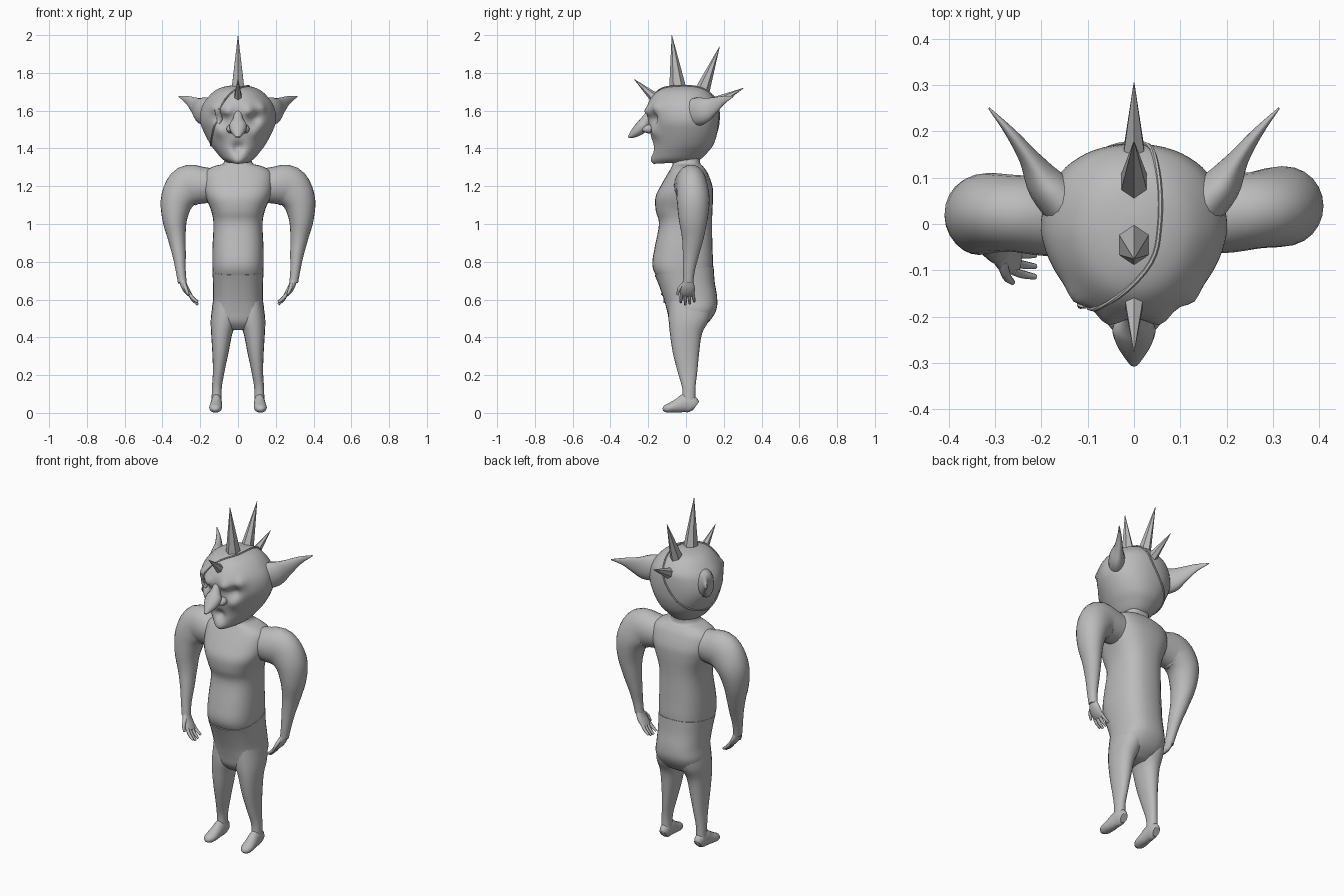
import bpy, bmesh, math
from mathutils import Vector
from mathutils.bvhtree import BVHTree

grey = bpy.data.materials.new("clay_grey")
grey.diffuse_color = (0.5, 0.5, 0.5, 1)


def make(name, rings, smooth=True):
    """Skin a list of vertex rings and cap both ends."""
    bm = bmesh.new()
    vs = [[bm.verts.new(p) for p in r] for r in rings]
    n = len(vs[0])
    for a, b in zip(vs, vs[1:]):
        for i in range(n):
            j = (i + 1) % n
            bm.faces.new((a[i], a[j], b[j], b[i]))
    bm.faces.new(vs[0])
    bm.faces.new(vs[-1])
    bmesh.ops.recalc_face_normals(bm, faces=bm.faces)
    me = bpy.data.meshes.new(name)
    bm.to_mesh(me)
    bm.free()
    me.materials.append(grey)
    ob = bpy.data.objects.new(name, me)
    bpy.context.collection.objects.link(ob)
    if smooth:
        bpy.ops.object.select_all(action='DESELECT')
        ob.select_set(True)
        bpy.context.view_layer.objects.active = ob
        bpy.ops.object.shade_smooth_by_angle(angle=math.radians(50))
    return ob


def spline(pts, k):
    """Catmull-Rom refinement of rows of numbers."""
    pts = [Vector(p) for p in pts]
    out = []
    for i in range(len(pts) - 1):
        p0, p1, p2, p3 = pts[max(i - 1, 0)], pts[i], pts[i + 1], pts[min(i + 2, len(pts) - 1)]
        for s in range(k):
            t = s / k
            out.append(0.5 * (2 * p1 + (p2 - p0) * t + (2 * p0 - 5 * p1 + 4 * p2 - p3) * t * t
                              + (3 * p1 - p0 - 3 * p2 + p3) * t ** 3))
    return out + [pts[-1]]


def spow(v, e):
    return math.copysign(abs(v) ** e, v)


def stack(name, rows, n=32, k=4, e=0.9, taper=0.0, tilt=None, bumps=()):
    """Horizontal sections: centre x, z, half width, front y, back y."""
    rings = []
    rows = spline(rows, k)
    for r, (cx, z, hw, f, b) in enumerate(rows):
        ring = []
        for i in range(n):
            a = 2 * math.pi * i / n
            c, s = spow(math.cos(a), e), spow(math.sin(a), e)
            y = (f + b) / 2 + (b - f) / 2 * s
            p = Vector((cx + hw * c * (1 - taper * max(0, -s)), y, z + (tilt[r] * y if tilt else 0)))
            q = p.copy()
            for centre, rad, off in bumps:
                q += Vector(off) * math.exp(-((p - Vector(centre)).length / rad) ** 2)
            ring.append(q)
        rings.append(ring)
    return make(name, rings)


def tube(name, rows, side, n=16, k=4, smooth=True):
    """Sections across a path: x, y, z, radius across side, radius along side."""
    rows = spline(rows, k)
    ps = [Vector(r[:3]) for r in rows]
    rings = []
    for i, r in enumerate(rows):
        t = (ps[min(i + 1, len(ps) - 1)] - ps[max(i - 1, 0)]).normalized()
        u = t.cross(Vector(side)).normalized()
        w = u.cross(t)
        rings.append([ps[i] + u * r[3] * math.cos(2 * math.pi * j / n)
                      + w * r[4] * math.sin(2 * math.pi * j / n) for j in range(n)])
    return make(name, rings, smooth)


# Torso and neck
stack("torso", [(0, .70, .128, -.14, .13), (0, .75, .134, -.17, .14), (0, .80, .136, -.178, .143),
                (0, .88, .135, -.165, .14), (0, 1.0, .13, -.143, .138), (0, 1.07, .142, -.16, .14),
                (0, 1.14, .17, -.162, .143), (0, 1.20, .185, -.135, .14), (0, 1.27, .18, -.095, .115),
                (0, 1.305, .13, -.075, .09), (0, 1.325, .075, -.07, .075), (0, 1.40, .075, -.07, .08)], e=.8)

# Trousers: hips with a raised back waist
hips = [(0, .44, .06, -.05, .06), (0, .48, .12, -.085, .12), (0, .54, .138, -.10, .16), (0, .60, .132, -.115, .165),
        (0, .68, .132, -.14, .152), (0, .755, .136, -.166, .146)]
steps = (len(hips) - 1) * 4
stack("trouser_hips", hips, e=.8, tilt=[.15 * (i / steps) ** 2 for i in range(steps + 1)])

for s, label in ((1, "right"), (-1, "left")):
    # Legs and feet
    stack(label + "_leg", [(s * .072, .60, .058, -.09, .14), (s * .074, .50, .070, -.092, .125),
                           (s * .086, .42, .056, -.085, .085), (s * .093, .32, .043, -.07, .07),
                           (s * .102, .22, .031, -.045, .06), (s * .112, .13, .026, -.02, .05),
                           (s * .113, .05, .027, -.02, .05)], n=20)
    tube(label + "_foot", [(s * .113, .052, .035, .028, .020), (s * .113, .035, .045, .043, .027),
                           (s * .114, 0, .052, .050, .029), (s * .116, -.04, .039, .038, .032),
                           (s * .119, -.08, .028, .027, .034), (s * .121, -.108, .021, .020, .026),
                           (s * .122, -.122, .016, .007, .010)], (1, 0, 0))

    # Arms: the left one swings slightly forward
    def swing(rows):
        return [(s * x, y - (.13 * (1.25 - z) if s < 0 else 0), z, a, b) for x, y, z, a, b in rows]

    tube(label + "_arm", swing([(.10, .02, 1.20, .085, .08), (.19, .022, 1.205, .098, .085),
                                (.265, .03, 1.20, .11, .083), (.32, .038, 1.13, .09, .087),
                                (.335, .038, 1.03, .067, .077), (.325, .036, .93, .048, .058),
                                (.312, .026, .84, .036, .043), (.304, .016, .76, .027, .032),
                                (.295, .012, .69, .023, .026)]), (0, 1, 0), n=24)
    # Hands
    tube(label + "_palm", swing([(.297, .012, .71, .018, .022), (.284, .010, .67, .018, .036),
                                 (.266, .008, .64, .016, .038), (.250, .006, .62, .010, .034)]), (0, 1, 0))
    for i in range(4):
        y = -.022 + .019 * i
        drop = (.0, .012, .008, -.004)[i]
        tube(f"{label}_finger_{i + 1}", swing([(.262, y, .638, .009, .009), (.240, y * 1.15, .607 - drop / 2, .009, .009),
                                               (.213, y * 1.25, .585 - drop, .006, .006)]), (0, 1, 0), n=8, k=3)
    tube(label + "_thumb", swing([(.285, -.008, .685, .011, .011), (.276, -.035, .658, .010, .010),
                                  (.262, -.045, .625, .006, .006)]), (1, 0, 0), n=8, k=3)

    # Ears
    tube(label + "_ear", [(s * .14, .03, 1.59, .05, .075), (s * .19, .085, 1.60, .042, .072),
                          (s * .225, .14, 1.625, .023, .047), (s * .265, .195, 1.655, .012, .023),
                          (s * .313, .25, 1.675, .002, .003)], (0, 0, 1))

# Head with carved eye sockets, brows, cheeks, mouth and chin
bumps = [((0, -.185, 1.405), .028, (0, .03, 0)), ((0, -.175, 1.345), .035, (0, -.008, -.01))]
for s in (1, -1):
    bumps += [((s * .085, -.175, 1.56), .035, (0, .035, 0)), ((s * .06, -.20, 1.605), .03, (0, -.025, -.01)),
              ((s * .12, -.15, 1.615), .03, (s * .006, -.015, 0)), ((s * .09, -.16, 1.49), .035, (s * .005, -.015, 0))]
head = stack("head", [(0, 1.325, .055, -.165, .04), (0, 1.345, .085, -.178, .08), (0, 1.38, .115, -.18, .115),
                      (0, 1.42, .145, -.18, .145), (0, 1.48, .178, -.188, .165), (0, 1.54, .20, -.20, .172),
                      (0, 1.60, .197, -.205, .172), (0, 1.65, .175, -.195, .163), (0, 1.70, .13, -.155, .125),
                      (0, 1.725, .08, -.10, .08), (0, 1.735, .02, -.03, .02)],
             n=64, k=5, taper=.16, bumps=bumps)

# Nose
tube("nose", [(0, -.175, 1.605, .02, .022), (0, -.205, 1.56, .026, .026), (0, -.225, 1.525, .034, .046),
              (0, -.255, 1.495, .03, .04), (0, -.285, 1.472, .018, .022), (0, -.305, 1.46, .005, .008)], (1, 0, 0))
for s, label in ((1, "right"), (-1, "left")):
    tube(label + "_nostril", [(s * .035, -.17, 1.505, .022, .022), (s * .037, -.205, 1.502, .022, .024),
                              (s * .033, -.23, 1.498, .008, .01)], (1, 0, 0), n=12)

# Crest spikes: base, tip, radius across, radius along
for name, base, tip, a in (("front_spike", (0, -.14, 1.645), (0, -.275, 1.767), .034),
                           ("top_spike", (0, -.042, 1.70), (0, -.075, 2.0), .048),
                           ("rear_spike", (0, .08, 1.69), (0, .178, 1.94), .042),
                           ("back_spike", (0, .13, 1.63), (0, .305, 1.72), .036)):
    tube(name, [(*base, a, a * .85), (*tip, .001, .001)], (1, 0, 0), n=6, k=1, smooth=False)

# Eye patch and strap, laid onto the head surface
skin = BVHTree.FromPolygons([v.co for v in head.data.vertices], [p.vertices for p in head.data.polygons])
core = Vector((0, -.02, 1.55))


def on_skin(p, lift):
    d = (Vector(p) - core).normalized()
    hit = skin.ray_cast(core, d)[0]
    return (hit if hit else Vector(p)) + d * lift


path = spline([(-.12, -.19, 1.57), (-.05, -.16, 1.67), (.035, -.08, 1.72), (.055, 0, 1.73), (.05, .11, 1.70),
               (.02, .17, 1.60), (-.05, .16, 1.50), (-.12, .08, 1.44), (-.14, -.02, 1.42), (-.14, -.09, 1.45),
               (-.13, -.16, 1.52), (-.12, -.19, 1.57)], 5)
tube("patch_strap", [(*on_skin(p, .002), .005, .005) for p in path], (.8, -.1, .6), n=6, k=1)
middle = Vector((-.115, -.175, 1.572))
rings = [[on_skin(middle + Vector((math.cos(a) * r * .8, -math.cos(a) * r * -.5, math.sin(a) * r)), lift)
          for a in [2 * math.pi * i / 16 for i in range(16)]]
         for r, lift in ((.045, -.006), (.045, .005), (.03, .013), (.008, .016))]
make("eye_patch", rings)
